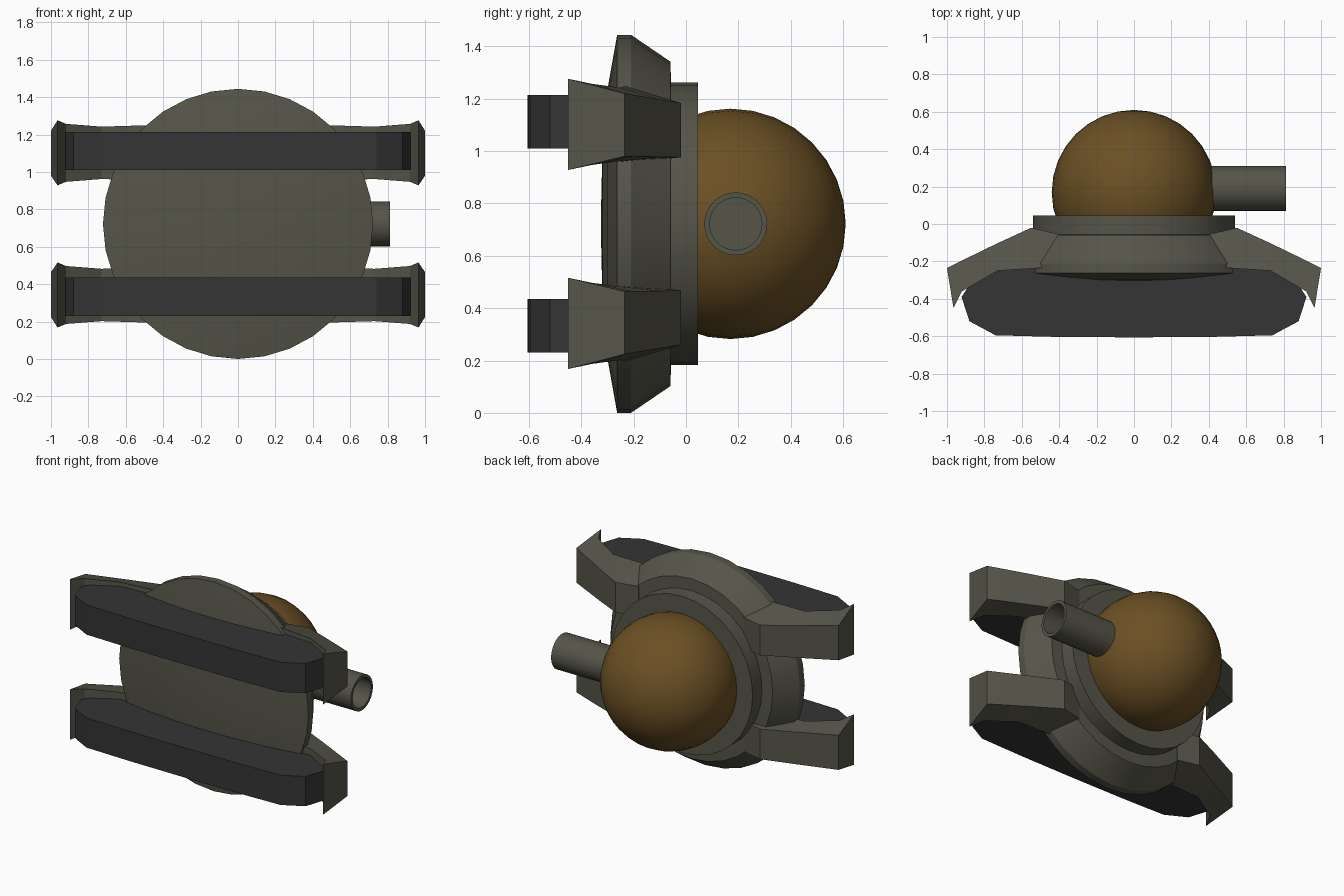
import bpy, bmesh, math

if "Cube" in bpy.data.objects:
    bpy.data.objects.remove(bpy.data.objects["Cube"])

ZC = 0.722  # height of the central axis


def material(name, rgb):
    m = bpy.data.materials.new(name)
    m.diffuse_color = (*rgb, 1.0)
    m.use_nodes = True
    m.node_tree.nodes["Principled BSDF"].inputs["Base Color"].default_value = m.diffuse_color
    return m


OLIVE = material("olive_grey", (0.093, 0.090, 0.067))
BROWN = material("bronze_brown", (0.147, 0.080, 0.018))
DARK = material("dark_track_grey", (0.035, 0.035, 0.036))


def finish(bm, name, mat, angle=30):
    bmesh.ops.remove_doubles(bm, verts=bm.verts, dist=1e-5)
    bmesh.ops.recalc_face_normals(bm, faces=bm.faces)
    me = bpy.data.meshes.new(name)
    bm.to_mesh(me)
    bm.free()
    me.materials.append(mat)
    me.shade_smooth()
    me.set_sharp_from_angle(angle=math.radians(angle))
    ob = bpy.data.objects.new(name, me)
    bpy.context.collection.objects.link(ob)
    return ob


def loft(bm, rings, closed_loop=False, caps=True):
    """Skin a list of equal-length point rings."""
    vr = [[bm.verts.new(p) for p in ring] for ring in rings]
    n = len(vr[0])
    pairs = list(zip(vr, vr[1:]))
    if closed_loop:
        pairs.append((vr[-1], vr[0]))
    for a, b in pairs:
        for i in range(n):
            j = (i + 1) % n
            bm.faces.new((a[i], a[j], b[j], b[i]))
    if caps and not closed_loop:
        bm.faces.new(vr[0])
        bm.faces.new(vr[-1])


def lathe(name, profile, mat, place, sides=32, angle=30):
    """Turn (radius, along) points; place maps (u, v, along) to the world."""
    bm = bmesh.new()
    rings = []
    for r, h in profile:
        rings.append([place(r * math.sin(math.tau * i / sides),
                            r * math.cos(math.tau * i / sides), h)
                      for i in range(sides)])
    loft(bm, rings)
    return finish(bm, name, mat, angle)


def along_y(u, v, h):
    return (u, h, ZC + v)


def along_x(u, v, h):
    return (h, 0.19 + u, ZC + v)


# round hull with a shallow domed front
lathe("hull", [(0.08, -0.324), (0.3, -0.319), (0.52, -0.299), (0.722, -0.263),
               (0.722, -0.21), (0.62, -0.06), (0.5, -0.055)], OLIVE, along_y)

# collar that carries the dome
lathe("dome_collar", [(0.54, -0.1), (0.54, 0.045), (0.4, 0.045), (0.4, -0.1)],
      OLIVE, along_y)

# dome
R, N = 0.44, 16
lathe("dome", [(max(R * math.sin(math.pi * k / N), 0.0005),
                0.17 - R * math.cos(math.pi * k / N)) for k in range(4, N + 1)],
      BROWN, along_y, angle=40)

# hollow barrel
lathe("barrel", [(0.12, 0.3), (0.12, 0.812), (0.1, 0.812), (0.1, 0.45)],
      OLIVE, along_x)

# tracks
half = [(0.0, -0.606), (0.4, -0.604), (0.74, -0.595), (0.88, -0.52),
        (0.922, -0.39), (0.87, -0.31), (0.7, -0.235)]
outline = half + [(-x, y) for x, y in reversed(half[1:])]
for side, label in ((1, "upper"), (-1, "lower")):
    bm = bmesh.new()
    loft(bm, [[(x, y, ZC + side * d) for x, y in outline] for d in (0.287, 0.492)])
    finish(bm, label + "_track", DARK, 20)

# fender arms: (outer x, y, half width, shift), (inner-edge x, y, half width)
stations = [((1.0, -0.235, 0.12, 0.0), (0.965, -0.45, 0.174)),
            ((0.93, -0.2, 0.117, -0.003), (0.92, -0.36, 0.155)),
            ((0.73, -0.103, 0.11, -0.012), (0.73, -0.25, 0.14)),
            ((0.55, -0.02, 0.104, -0.02), (0.5, -0.235, 0.147)),
            ((0.4, -0.055, 0.104, -0.02), (0.35, -0.235, 0.147))]
for side, label in ((1, "upper"), (-1, "lower")):
    for sx, hand in ((1, "right"), (-1, "left")):
        bm = bmesh.new()
        rings = []
        for (xa, ya, wa, sh), (xb, yb, wb) in stations:
            za, zb = 0.378 + sh, 0.38
            rings.append([(sx * xa, ya, ZC + side * (za + wa)),
                          (sx * xa, ya, ZC + side * (za - wa)),
                          (sx * xb, yb, ZC + side * (zb - wb)),
                          (sx * xb, yb, ZC + side * (zb + wb))])
        loft(bm, rings)
        finish(bm, f"{label}_{hand}_fender", OLIVE, 25)
